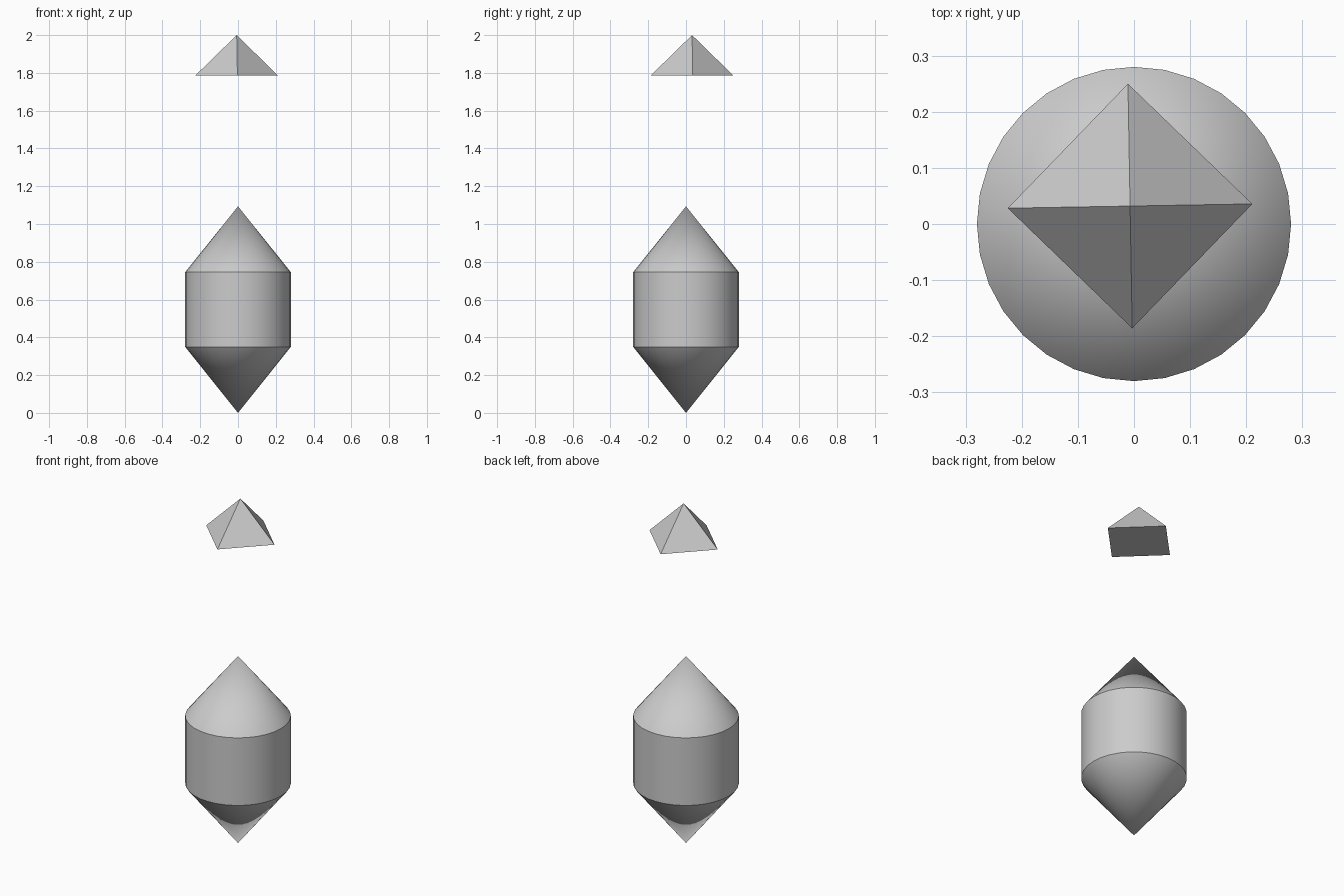
import bpy, bmesh, math
from mathutils import Matrix

if "Cube" in bpy.data.objects:
    bpy.data.objects.remove(bpy.data.objects["Cube"])

SIDES = 32
R = 0.28


def make_object(name, bm):
    bmesh.ops.recalc_face_normals(bm, faces=bm.faces)
    mesh = bpy.data.meshes.new(name)
    bm.to_mesh(mesh)
    bm.free()
    obj = bpy.data.objects.new(name, mesh)
    bpy.context.collection.objects.link(obj)
    return obj


# Body: cylinder with a cone point at each end, made by poking the caps
bm = bmesh.new()
z_low, z_high, tip = 0.35, 0.745, 0.348
bmesh.ops.create_cone(bm, cap_ends=True, segments=SIDES, radius1=R, radius2=R,
                      depth=z_high - z_low,
                      matrix=Matrix.Translation((0, 0, (z_low + z_high) / 2)))
caps = [f for f in bm.faces if len(f.verts) == SIDES]
for v in bmesh.ops.poke(bm, faces=caps)["verts"]:
    v.co.z = z_high + tip if v.co.z > 0.5 else 0.0
body = make_object("pointed_body", bm)
bpy.context.view_layer.objects.active = body
body.select_set(True)
bpy.ops.object.shade_smooth_by_angle(angle=math.radians(30))

# Floating four-sided pyramid above the body
bm = bmesh.new()
bmesh.ops.create_cone(bm, cap_ends=True, segments=4, radius1=0.218, radius2=0,
                      depth=0.213)
bmesh.ops.remove_doubles(bm, verts=bm.verts, dist=1e-5)
bm.transform(Matrix.Translation((-0.007, 0.032, 1.8935))
             @ Matrix.Rotation(math.radians(1), 4, 'Z'))
make_object("floating_pyramid", bm)
